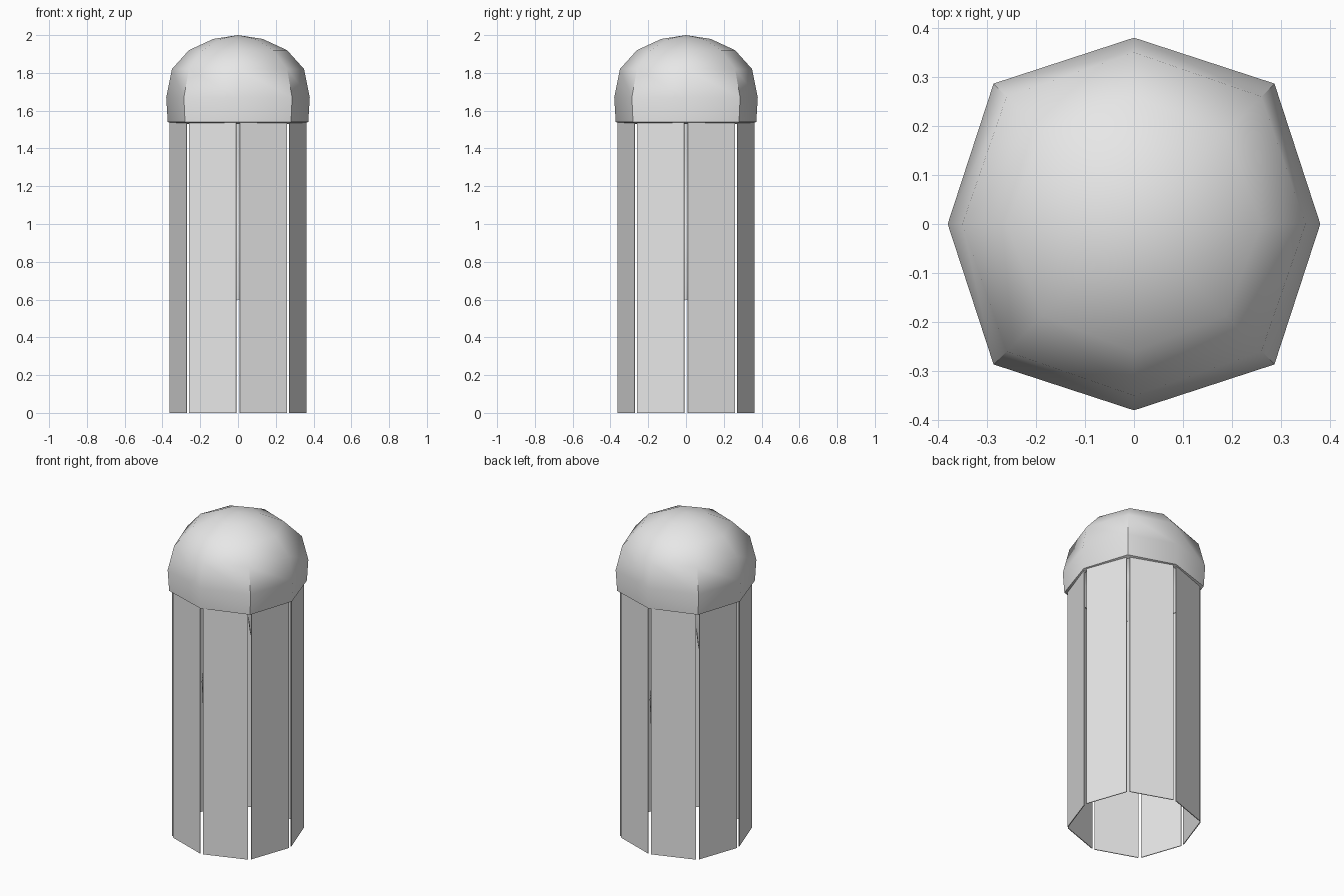
import bpy, bmesh, math
from mathutils import Vector

cube = bpy.data.objects.get("Cube")
if cube:
    bpy.data.objects.remove(cube, do_unlink=True)

grey = bpy.data.materials.new("plain grey")
grey.use_nodes = True
grey.diffuse_color = (0.8, 0.8, 0.8, 1)
grey.node_tree.nodes["Principled BSDF"].inputs["Base Color"].default_value = (0.8, 0.8, 0.8, 1)


def finish(bm, name, smooth_angle=None):
    bmesh.ops.recalc_face_normals(bm, faces=bm.faces)
    mesh = bpy.data.meshes.new(name)
    bm.to_mesh(mesh)
    bm.free()
    mesh.materials.append(grey)
    obj = bpy.data.objects.new(name, mesh)
    bpy.context.collection.objects.link(obj)
    if smooth_angle:
        bpy.ops.object.select_all(action='DESELECT')
        obj.select_set(True)
        bpy.context.view_layer.objects.active = obj
        bpy.ops.object.shade_smooth_by_angle(angle=math.radians(smooth_angle))
    return obj


def ring(bm, radius, z, corner):
    """Eight-sided ring whose diagonal corners are pushed out."""
    verts = []
    for i in range(8):
        a = i * math.pi / 4
        r = radius * (corner if i % 2 else 1)
        verts.append(bm.verts.new((r * math.cos(a), r * math.sin(a), z)))
    return verts


# Bell: outer shell, rim lip and inner shell in one closed skin
bm = bmesh.new()
top = bm.verts.new((0, 0, 2.0))
inner_top = bm.verts.new((0, 0, 1.97))
profile = [(0.13, 1.98, 1.0), (0.26, 1.92, 1.02), (0.35, 1.82, 1.05),
           (0.38, 1.67, 1.066), (0.372, 1.54, 1.066),
           (0.35, 1.53, 1.06), (0.35, 1.67, 1.06), (0.32, 1.81, 1.05),
           (0.24, 1.9, 1.02), (0.12, 1.95, 1.0)]
rings = [ring(bm, *p) for p in profile]
for a, b in zip(rings, rings[1:]):
    for i in range(8):
        j = (i + 1) % 8
        bm.faces.new((a[i], a[j], b[j], b[i]))
for i in range(8):
    j = (i + 1) % 8
    bm.faces.new((top, rings[0][i], rings[0][j]))
    bm.faces.new((inner_top, rings[-1][j], rings[-1][i]))
finish(bm, "bell", 50)

# Eight long flat tentacle panels, with slits at the corners
corners = []
for i in range(8):
    a = i * math.pi / 4
    r = 0.382 if i % 2 else 0.365
    corners.append(Vector((r * math.cos(a), r * math.sin(a), 0)))
for i in range(8):
    p, q = corners[i], corners[(i + 1) % 8]
    along = (q - p).normalized()
    inward = Vector((-along.y, along.x, 0)) * 0.005
    p, q = p + along * 0.011, q - along * 0.011
    bm = bmesh.new()
    low = [bm.verts.new(v) for v in (p, q, q + inward, p + inward)]
    base = bm.faces.new(low)
    lifted = bmesh.ops.extrude_face_region(bm, geom=[base])["geom"]
    bmesh.ops.translate(bm, vec=(0, 0, 1.56),
                        verts=[v for v in lifted if isinstance(v, bmesh.types.BMVert)])
    finish(bm, f"tentacle_panel_{i + 1}")

# Four tapering wavy arms hanging inside, alternately long and short
for k in range(4):
    a = k * math.pi / 2
    tip = 0.73 if k in (1, 2) else 0.6
    out = Vector((math.cos(a), math.sin(a), 0))
    side = Vector((-out.y, out.x, 0))
    bm = bmesh.new()
    loops = []
    for s in range(9):
        t = s / 8
        centre = out * (0.12 + 0.1 * t + 0.025 * math.sin(t * 9))
        centre.z = 1.93 + (tip - 1.93) * t
        width, depth = 0.06 * (1 - t) + 0.012, 0.03 * (1 - t) + 0.01
        loops.append([bm.verts.new(centre + side * width * math.cos(n * math.pi / 3)
                                   + out * depth * math.sin(n * math.pi / 3))
                      for n in range(6)])
    for lo, hi in zip(loops, loops[1:]):
        for n in range(6):
            m = (n + 1) % 6
            bm.faces.new((lo[n], lo[m], hi[m], hi[n]))
    bm.faces.new(loops[0])
    bm.faces.new(loops[-1])
    finish(bm, f"inner_arm_{k + 1}", 60)
